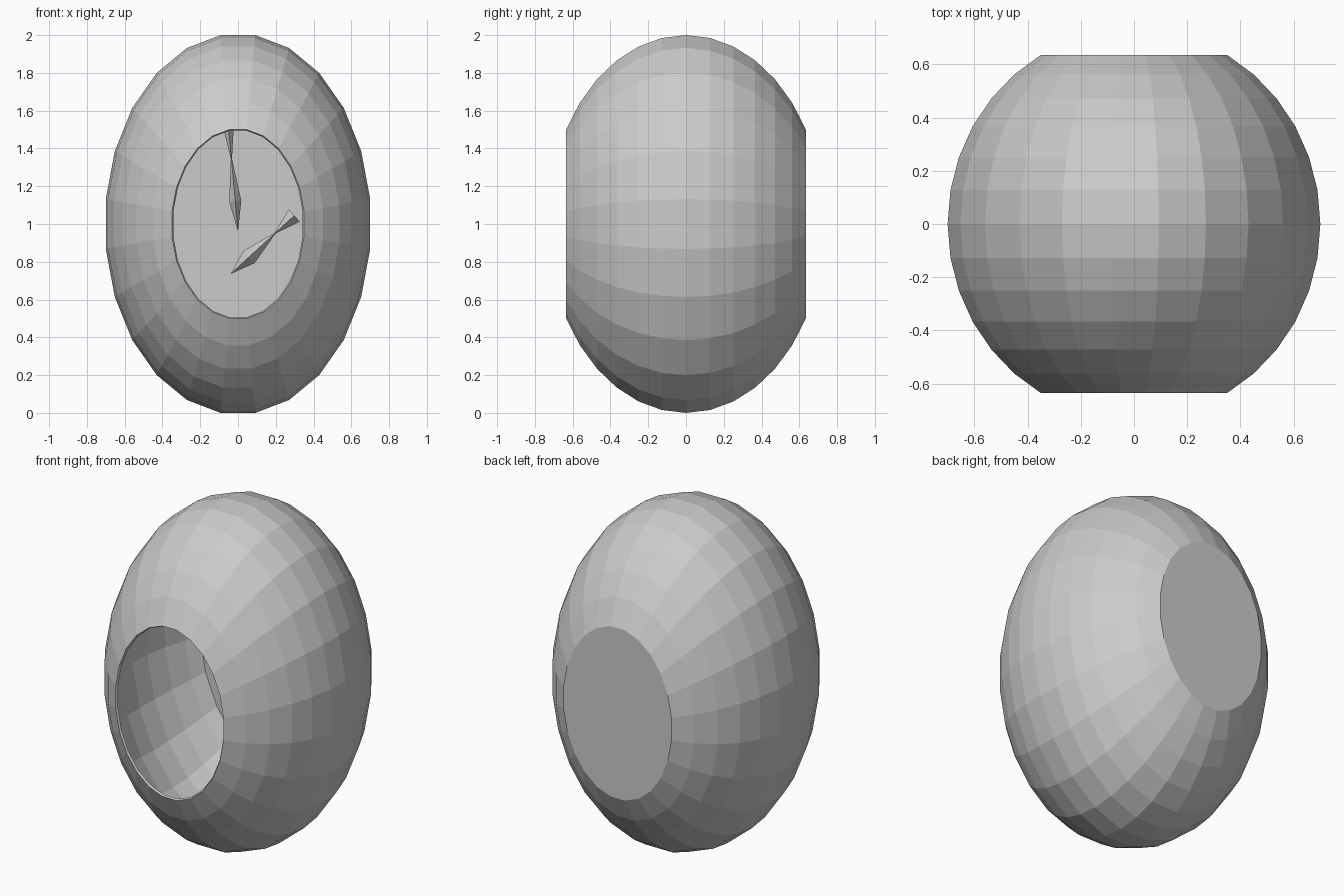
import bpy, bmesh
from math import sin, cos, radians, pi
from mathutils import Vector

if "Cube" in bpy.data.objects:
    bpy.data.objects.remove(bpy.data.objects["Cube"])

SIDES = 24
RX, RY, RZ = 0.706, 0.733, 1.0086   # ellipsoid radii (24-gon corners)


def finish(bm, name):
    bmesh.ops.recalc_face_normals(bm, faces=bm.faces)
    mesh = bpy.data.meshes.new(name)
    bm.to_mesh(mesh)
    bm.free()
    obj = bpy.data.objects.new(name, mesh)
    bpy.context.collection.objects.link(obj)
    return obj


def ellipse(bm, y, k):
    """Elliptical ring in the xz plane, scaled by k."""
    ring = []
    for i in range(SIDES):
        a = 2 * pi * (i + 0.5) / SIDES
        ring.append(bm.verts.new((RX * k * cos(a), y, 1 + RZ * k * sin(a))))
    return ring


def bridge(bm, r1, r2):
    n = len(r1)
    for i in range(n):
        j = (i + 1) % n
        bm.faces.new((r1[i], r1[j], r2[j], r2[i]))


# Bowl: truncated ellipsoid, open at the front, flat closed back, thin wall
bm = bmesh.new()
rings = [ellipse(bm, RY * sin(radians(b)), cos(radians(b))) for b in range(-60, 61, 10)]
for r1, r2 in zip(rings, rings[1:]):
    bridge(bm, r1, r2)
bm.faces.new(rings[-1])
bowl = finish(bm, "bowl")
# make sure normals point outward so the wall grows inward
back = max(bowl.data.polygons, key=lambda p: p.center.y)
if back.normal.y < 0:
    bowl.data.flip_normals()
wall = bowl.modifiers.new("wall", 'SOLIDIFY')
wall.thickness = 0.013
wall.offset = -1

# Flat bed inside the bowl
bm = bmesh.new()
bm.faces.new(ellipse(bm, 0.43, 0.80))
finish(bm, "bowl_bed")


def fish(name, nose, tail, width, tail_width):
    """Diamond-section body pinched before a flared tail."""
    nose, tail = Vector(nose), Vector(tail)
    axis = tail - nose
    up = Vector((0, 1, 0))
    side = axis.cross(up).normalized()
    bm = bmesh.new()
    sections = ((0.29, width / 2, width * 0.7),
                (0.70, 0.003, 0.006),
                (1.0, tail_width / 2, tail_width * 0.6))
    loops = []
    for t, w, h in sections:
        c = nose + axis * t
        loops.append([bm.verts.new(c + d) for d in (side * w, up * h, -side * w, -up * h)])
    tip = bm.verts.new(nose)
    for i in range(4):
        bm.faces.new((tip, loops[0][i], loops[0][(i + 1) % 4]))
    for l1, l2 in zip(loops, loops[1:]):
        bridge(bm, l1, l2)
    bm.faces.new(loops[-1])
    finish(bm, name)


# Two fish swimming inside
fish("fish_upper", (0.0, 0.08, 0.96), (-0.05, 0.08, 1.51), 0.064, 0.055)
fish("fish_lower", (-0.04, 0.12, 0.735), (0.298, 0.12, 1.045), 0.088, 0.088)
